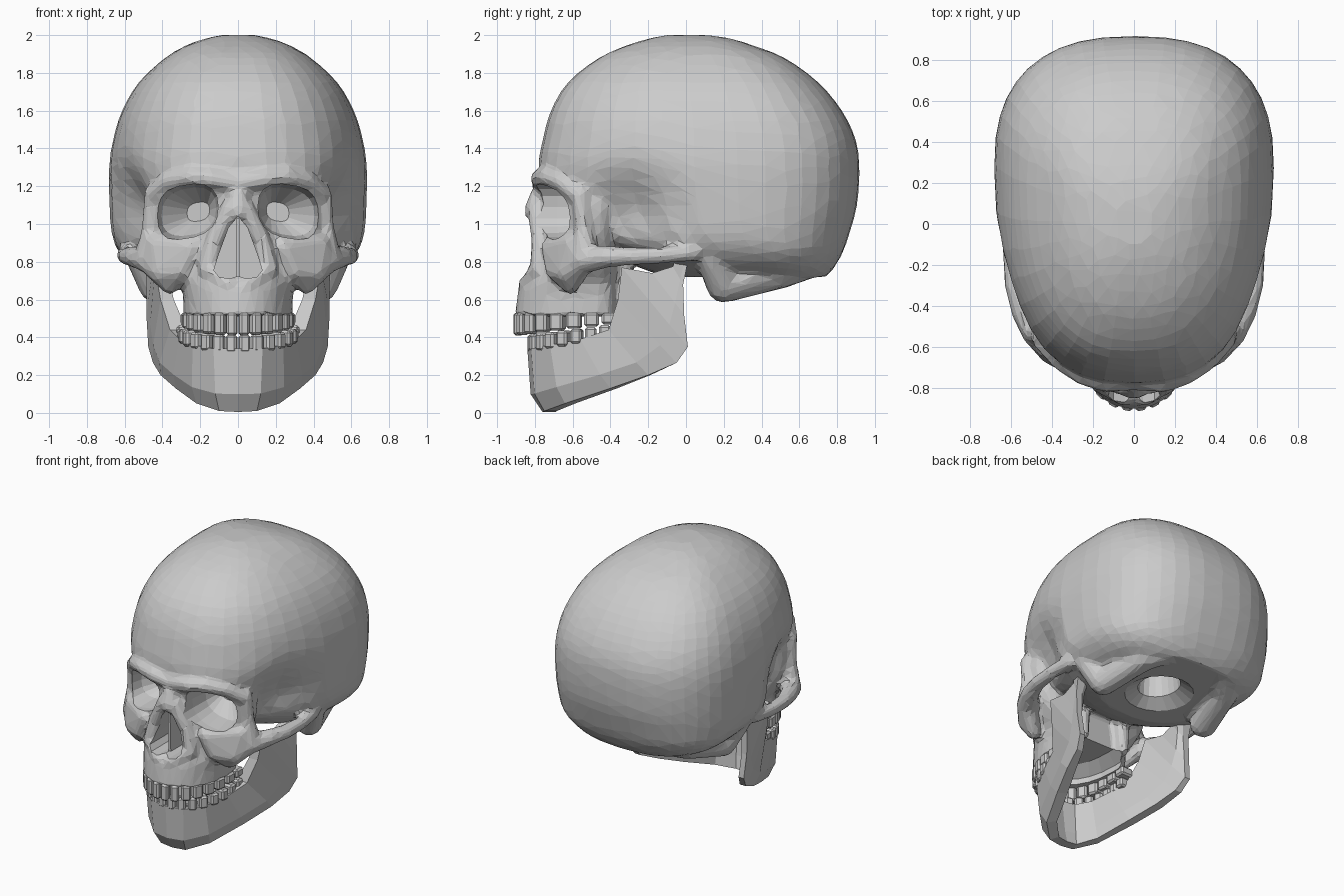
import bpy, bmesh, math
from mathutils import Vector, Matrix

if "Cube" in bpy.data.objects:
    bpy.data.objects.remove(bpy.data.objects["Cube"])


def make(name, bm):
    bmesh.ops.recalc_face_normals(bm, faces=bm.faces[:])
    me = bpy.data.meshes.new(name)
    bm.to_mesh(me)
    bm.free()
    ob = bpy.data.objects.new(name, me)
    bpy.context.collection.objects.link(ob)
    return ob


def loft(bm, rings):
    """Closed skin through a list of equal-length loops."""
    vs = [[bm.verts.new(p) for p in r] for r in rings]
    n = len(vs[0])
    for a, b in zip(vs, vs[1:]):
        for i in range(n):
            j = (i + 1) % n
            bm.faces.new((a[i], a[j], b[j], b[i]))
    bm.faces.new(vs[0][::-1])
    bm.faces.new(vs[-1])


def power(v, e):
    return math.copysign(abs(v) ** (2 / e), v)


def ring(z, yf, yb, w, k, ef, eb, n=40):
    """Egg-shaped horizontal section, widest at fraction k from front to back."""
    yc, pts = yf + (yb - yf) * k, []
    for i in range(n):
        a = math.tau * i / n
        c, s = math.cos(a), math.sin(a)
        e, l = (eb, yb - yc) if s > 0 else (ef, yc - yf)
        pts.append(Vector((w * power(c, e), yc + l * power(s, e), z)))
    return pts


def dense(rows, n=3):
    """Smooth (Catmull-Rom) in-between rows of a section table."""
    out = []
    for i in range(len(rows) - 1):
        p = [rows[max(i - 1, 0)], rows[i], rows[i + 1], rows[min(i + 2, len(rows) - 1)]]
        for t in (k / n for k in range(n)):
            out.append([0.5 * (2 * b + (c - a) * t + (2 * a - 5 * b + 4 * c - d) * t * t
                               + (3 * b - a - 3 * c + d) * t ** 3) for a, b, c, d in zip(*p)])
    return out + [rows[-1]]


BALL = []
for i in range(48):
    h = 1 - 2 * (i + 0.5) / 48
    a, r = i * 2.39996, math.sqrt(1 - h * h)
    BALL.append(Vector((r * math.cos(a), r * math.sin(a), h)))


def mass(bm, balls, sides=(1, -1)):
    """Convex lump wrapped round balls (x, y, z, radius), on both sides."""
    for s in sides:
        vs = [bm.verts.new(Vector((s * x, y, z)) + d * r) for x, y, z, r in balls for d in BALL]
        bmesh.ops.convex_hull(bm, input=vs)
    bmesh.ops.delete(bm, geom=[v for v in bm.verts if not v.link_faces], context='VERTS')


def ridge(bm, path, sides=(1, -1)):
    for pair in zip(path, path[1:]):
        mass(bm, pair, sides)


# --- braincase: z, front y, back y, half width
bm = bmesh.new()
case = [(2.0, -.10, .11, .09), (1.985, -.18, .22, .16), (1.95, -.30, .34, .265), (1.88, -.46, .52, .385),
        (1.75, -.625, .70, .525), (1.6, -.715, .825, .613), (1.45, -.757, .897, .66), (1.3, -.78, .918, .682),
        (1.1, -.74, .905, .68), (.95, -.62, .865, .668), (.85, -.40, .83, .63), (.77, -.25, .785, .55),
        (.72, -.10, .74, .44)]
rings = []
for row in dense(case):
    r = ring(*row, .62, 2.45, 2.5)
    for v in r:  # temple hollow
        v.x *= 1 - .25 * math.exp(-((v.y + .32) / .22) ** 2 - ((v.z - 1.04) / .22) ** 2)
    rings.append(r)
loft(bm, rings)

# --- face and upper jaw
face = [(1.38, -.75, -.38, .36), (1.28, -.785, -.38, .41), (1.2, -.785, -.38, .45), (1.1, -.755, -.38, .475),
        (.95, -.76, -.38, .46), (.86, -.765, -.37, .42), (.75, -.80, -.36, .35), (.69, -.875, -.36, .305),
        (.6, -.895, -.36, .29), (.51, -.905, -.36, .29)]
loft(bm, [ring(*row, .68, 2.1, 4) for row in dense(face, 2)])

# --- brow
ridge(bm, [(0, -.765, 1.215, .05), (.14, -.775, 1.24, .05), (.26, -.735, 1.25, .05),
           (.37, -.665, 1.225, .045), (.45, -.575, 1.15, .045)])
# --- cheekbone, arch and outer eye rim
mass(bm, [(.24, -.73, .88, .04), (.44, -.605, .90, .04), (.30, -.70, .75, .045), (.41, -.63, .74, .055),
          (.47, -.545, .80, .065), (.36, -.61, .67, .045)])
ridge(bm, [(.47, -.54, .81, .075), (.54, -.43, .825, .06), (.585, -.29, .83, .05), (.60, -.13, .835, .045),
           (.58, .04, .85, .05)])
ridge(bm, [(.48, -.53, .83, .065), (.465, -.545, .98, .045), (.455, -.56, 1.16, .045)])
# --- nose bridge and rim
ridge(bm, [(0, -.755, 1.2, .05), (0, -.795, 1.07, .065)], (1,))
ridge(bm, [(.04, -.79, 1.08, .05), (.13, -.77, .90, .05), (.16, -.775, .76, .055), (.05, -.845, .68, .045)])
# --- skull base: mastoid and pterygoid
ridge(bm, [(.2, .68, .80, .08), (.36, .50, .75, .095), (.435, .20, .675, .095), (.52, .13, .83, .08)])
ridge(bm, [(.17, -.34, .85, .06), (.17, -.32, .60, .04)])
skull = make("cranium_and_face", bm)

# --- cutter: eye sockets, nose opening, palate, skull base opening
bm = bmesh.new()


def oval(x, y, z, a, b, s):
    pts = []
    for i in range(18):
        t = math.tau * i / 18
        dx, dz = a * power(math.cos(t), 2.5), b * power(math.sin(t), 2.5)
        pts.append(Vector((s * (x + dx), y, z + dz - .15 * dx)))
    return pts


for s in (1, -1):
    loft(bm, [oval(.275, -1.0, 1.065, .17, .142, s), oval(.275, -.68, 1.065, .17, .142, s),
              oval(.26, -.54, 1.065, .145, .125, s), oval(.21, -.42, 1.065, .06, .05, s)])
half = [(.05, .98), (.105, .83), (.128, .755), (.10, .72), (.045, .71)]
pear = [(0, 1.04)] + half + [(0, .725)] + [(-x, z) for x, z in half[::-1]]
loft(bm, [[Vector((x, y, z)) for x, z in pear] for y in (-1.0, -.56)])
loft(bm, [ring(z, yf, -.28, w, .7, 2.2, 6, 20) for z, yf, w in
          ((.40, -.80, .20), (.55, -.80, .20), (.61, -.70, .12))])
loft(bm, [ring(z, yf, yb, w, .5, 2, 2, 20) for z, yf, yb, w in
          ((.50, -.02, .55, .27), (.70, .0, .52, .26), (.78, .10, .42, .13), (1.1, .12, .40, .10))])
cutter = make("opening_cutter", bm)
cutter.hide_render = True
cutter.display_type = 'WIRE'

# --- fuse the bony masses, facet them, then cut the openings
m = skull.modifiers.new("fuse", 'REMESH')
m.mode = 'VOXEL'
m.voxel_size = .018
m = skull.modifiers.new("soften", 'SMOOTH')
m.factor = .5
m.iterations = 6
m = skull.modifiers.new("facet", 'DECIMATE')
m.ratio = .05
m = skull.modifiers.new("openings", 'BOOLEAN')
m.operation = 'DIFFERENCE'
m.solver = 'EXACT'
m.object = cutter

# --- thin wall inside the nose
bm = bmesh.new()
loft(bm, [[Vector((x, y, z)) for y, z in ((-.79, .70), (-.55, .70), (-.55, 1.03), (-.80, 1.03))]
          for x in (-.009, .009)])
make("nasal_septum", bm)

# --- lower jaw: top edge xyz, bottom edge xyz, bulge, thickness, from chin to condyle
jaw = [(0, -.84, .34, 0, -.76, .005, .04, .10), (.13, -.82, .34, .10, -.75, .01, .035, .10),
       (.24, -.72, .36, .22, -.64, .05, .03, .10), (.31, -.56, .39, .33, -.40, .13, .02, .10),
       (.36, -.41, .44, .41, -.20, .20, .02, .09), (.41, -.36, .60, .45, -.05, .265, .01, .07),
       (.44, -.34, .77, .475, .01, .35, 0, .06), (.455, -.18, .74, .485, -.01, .52, 0, .06),
       (.465, -.07, .775, .485, -.015, .68, 0, .07), (.48, -.055, .81, .49, .01, .80, 0, .10)]
bm = bmesh.new()
rings = []
for i in range(-9, 10):
    x1, y1, z1, x2, y2, z2, bulge, t = jaw[abs(i)]
    a = math.radians(min(90, abs(i) * 20))
    out = Vector((math.sin(a), -math.cos(a), 0))
    top, low = Vector((x1, y1, z1)), Vector((x2, y2, z2))
    mid = top.lerp(low, .72) + out * bulge
    loop = [top, mid, low, low - out * t * .7, mid - out * t * 1.1, top - out * t]
    rings.append([Vector((p.x * (1 if i >= 0 else -1), p.y, p.z)) for p in loop])
loft(bm, rings)
make("lower_jaw", bm)


# --- teeth set along an arch
def teeth(name, a, b, yc, span):
    bm = bmesh.new()
    for i in range(8):
        t = (i + .5) * .25
        u = min(t, math.pi / 2)
        x, y = a * math.sin(u), yc - b * math.cos(u) + b * (t - u)
        turn = math.atan2(b * math.sin(u), a * math.cos(u))
        wide = math.hypot(a * math.cos(u), b * math.sin(u)) * .25 * .84
        z0, z1 = span(y)
        size = Matrix.Diagonal((wide, .05 + .007 * i, z1 - z0, 1))
        for s in (1, -1):
            place = Matrix.Translation((s * x, y, (z0 + z1) / 2)) @ Matrix.Rotation(s * turn, 4, 'Z')
            bmesh.ops.create_cube(bm, size=1, matrix=place @ size)
    ob = make(name, bm)
    m = ob.modifiers.new("round", 'BEVEL')
    m.width = .012
    m.segments = 1


teeth("upper_teeth", .255, .37, -.52, lambda y: (.41 + .12 * (y + .89), .53))
teeth("lower_teeth", .275, .295, -.52, lambda y: (.32 + .2 * (y + .81), .415 + .13 * (y + .81)))
